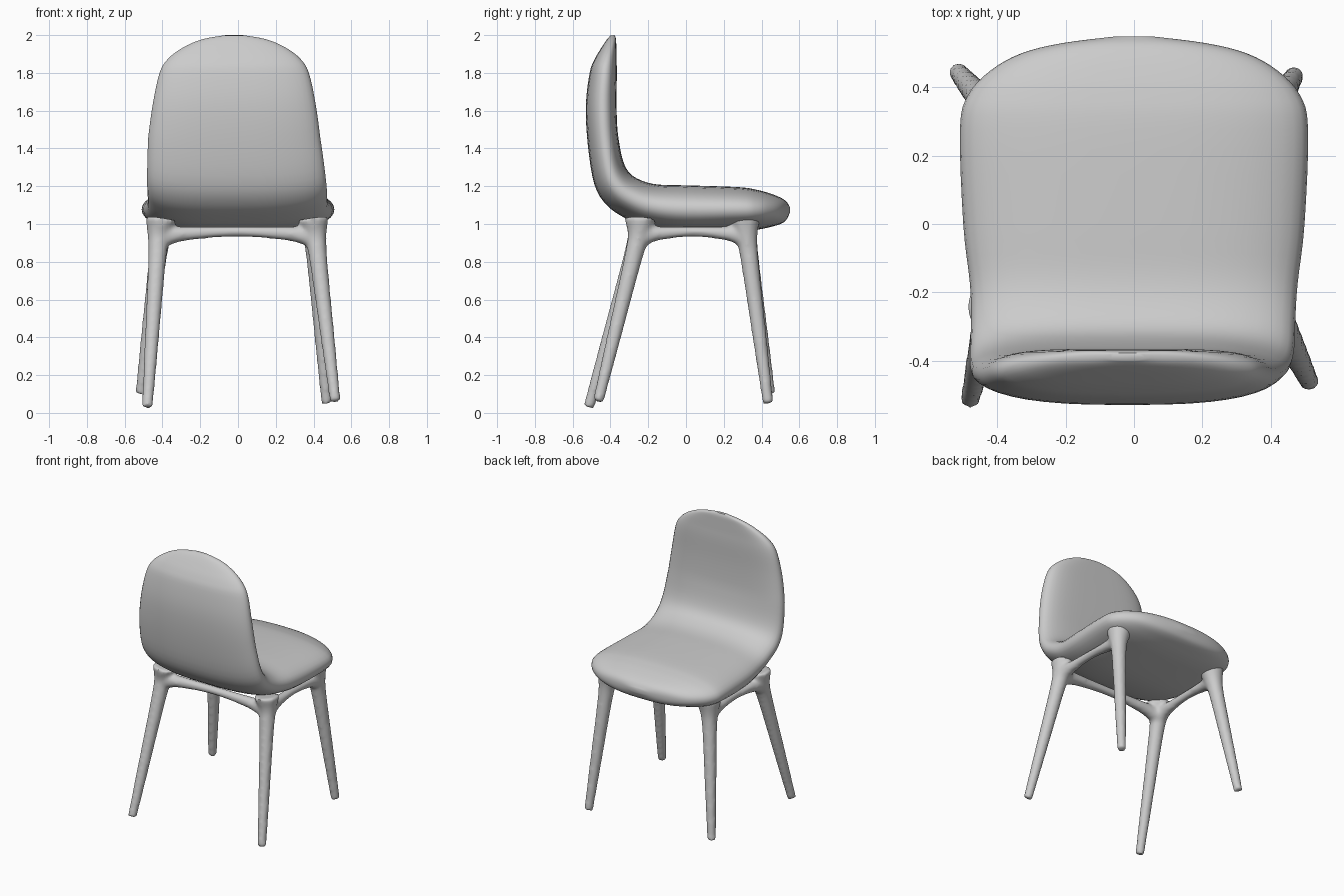
import bpy
import bmesh
import math
from mathutils import Vector

cube = bpy.data.objects.get("Cube")
if cube:
    bpy.data.objects.remove(cube, do_unlink=True)

# One matt grey for the whole chair
grey = bpy.data.materials.new("warm_grey")
grey.use_nodes = True
colour = (0.6, 0.6, 0.6, 1)
grey.diffuse_color = colour
grey.node_tree.nodes["Principled BSDF"].inputs["Base Color"].default_value = colour


def spline(a, b, c, d, t):
    """Smooth value between b and c."""
    return b + 0.5 * t * (c - a + t * (2 * a - 5 * b + 4 * c - d + t * (3 * (b - c) + d - a)))


def resample(rows, steps):
    """Refine a list of stations with a smooth curve through them."""
    rows = [Vector(r) for r in rows]
    padded = [rows[0]] + rows + [rows[-1]]
    result = []
    for i in range(len(rows) - 1):
        for s in range(steps):
            result.append(spline(*padded[i:i + 4], s / steps))
    return result + [rows[-1]]


def loft(name, rings):
    """Skin closed rings of equal size and cap both ends."""
    bm = bmesh.new()
    loops = [[bm.verts.new(p) for p in ring] for ring in rings]
    count = len(loops[0])
    for low, high in zip(loops, loops[1:]):
        for i in range(count):
            j = (i + 1) % count
            bm.faces.new((low[i], low[j], high[j], high[i]))
    bm.faces.new(loops[0])
    bm.faces.new(loops[-1])
    bmesh.ops.recalc_face_normals(bm, faces=bm.faces)
    mesh = bpy.data.meshes.new(name)
    bm.to_mesh(mesh)
    bm.free()
    mesh.materials.append(grey)
    obj = bpy.data.objects.new(name, mesh)
    bpy.context.collection.objects.link(obj)
    return obj


def tube(name, rows, sides=14):
    """Round tapering limb through rows of x, y, z, radius."""
    rows = resample(rows, 6)
    rings = []
    for i, row in enumerate(rows):
        ahead = rows[min(i + 1, len(rows) - 1)].to_3d()
        behind = rows[max(i - 1, 0)].to_3d()
        turn = (ahead - behind).to_track_quat("Z", "Y")
        ring = []
        for k in range(sides):
            a = math.tau * k / sides
            ring.append(row.to_3d() + turn @ Vector((math.cos(a), math.sin(a), 0)) * row[3])
        rings.append(ring)
    return loft(name, rings)


def smooth(obj):
    bpy.ops.object.select_all(action="DESELECT")
    obj.select_set(True)
    bpy.context.view_layer.objects.active = obj
    bpy.ops.object.shade_smooth_by_angle(angle=math.radians(60))


# Padded shell: upper y, z / lower y, z / half width, from seat edge to back top
stations = [
    (.55, 1.09, .55, 1.06, .05), (.53, 1.12, .53, 1.02, .21),
    (.5, 1.14, .5, 1, .33), (.45, 1.16, .45, .985, .42),
    (.38, 1.18, .38, .97, .485), (.28, 1.195, .28, .96, .51),
    (0, 1.205, 0, .95, .5), (-.15, 1.21, -.2, .98, .48),
    (-.24, 1.235, -.32, 1.03, .475), (-.3, 1.28, -.42, 1.1, .475),
    (-.33, 1.36, -.485, 1.21, .47), (-.345, 1.5, -.52, 1.42, .455),
    (-.35, 1.65, -.53, 1.63, .43), (-.35, 1.8, -.51, 1.8, .395),
    (-.355, 1.88, -.485, 1.87, .35), (-.36, 1.94, -.45, 1.93, .27),
    (-.365, 1.98, -.42, 1.975, .17), (-.375, 2, -.4, 1.998, .05),
]
shell = []
for yt, zt, yb, zb, half in resample(stations, 4):
    top, bottom = Vector((0, yt, zt)), Vector((0, yb, zb))
    lean = min(max((zt - 1.2) / .3, 0), 1)
    ring = []
    for k in range(40):
        c, s = math.cos(math.tau * k / 40), math.sin(math.tau * k / 40)
        x = half * math.copysign(abs(c) ** .75, c) - .02 * lean
        h = math.copysign(abs(s) ** .9, s)
        # Shallow hollow in the front of the backrest
        if s > 0:
            h -= .2 * lean * s ** 4
        p = (top + bottom) / 2 + (top - bottom) / 2 * h
        ring.append((x, p.y, p.z))
    shell.append(ring)
smooth(loft("seat_shell", shell))

# Splayed legs: hip and foot positions
legs = {
    "back_left": ((.41, -.25), (.515, -.465, .06)),
    "back_right": ((-.42, -.25), (-.48, -.515, .03)),
    "front_left": ((.4, .32), (.47, .435, .05)),
    "front_right": ((-.41, .32), (-.515, .445, .1)),
}
parts = []
for name, (hip, foot) in legs.items():
    hip = Vector((*hip, .94))
    foot = Vector(foot)
    rows = [(*foot, .029)]
    for t, radius in ((.35, .037), (.7, .044), (.9, .05), (1, .06)):
        rows.append((*foot.lerp(hip, t), radius))
    # Flared socket leaning into the shell
    rows.append((hip.x * .97, hip.y * .97, 1.03, .085))
    parts.append(tube(name + "_leg", rows))


# Arched rails under the shell
def rail(name, a, b):
    a, b = Vector((*legs[a][0], .94)), Vector((*legs[b][0], .94))
    rows = []
    for t, z, radius in ((0, .92, .055), (.12, .945, .042), (.3, .955, .032),
                         (.5, .96, .028), (.7, .955, .032), (.88, .945, .042), (1, .92, .055)):
        p = a.lerp(b, t)
        rows.append((p.x, p.y, z, radius))
    parts.append(tube(name, rows))


rail("back_rail", "back_left", "back_right")
rail("left_rail", "back_left", "front_left")
rail("right_rail", "back_right", "front_right")

# Fuse legs and rails into one softly blended frame
bpy.ops.object.select_all(action="DESELECT")
for part in parts:
    part.select_set(True)
bpy.context.view_layer.objects.active = parts[0]
bpy.ops.object.join()
frame = parts[0]
frame.name = "leg_frame"
remesh = frame.modifiers.new("fuse", "REMESH")
remesh.mode = "VOXEL"
remesh.voxel_size = .012
remesh.use_smooth_shade = True
soften = frame.modifiers.new("soften", "SMOOTH")
soften.factor = .5
soften.iterations = 8
